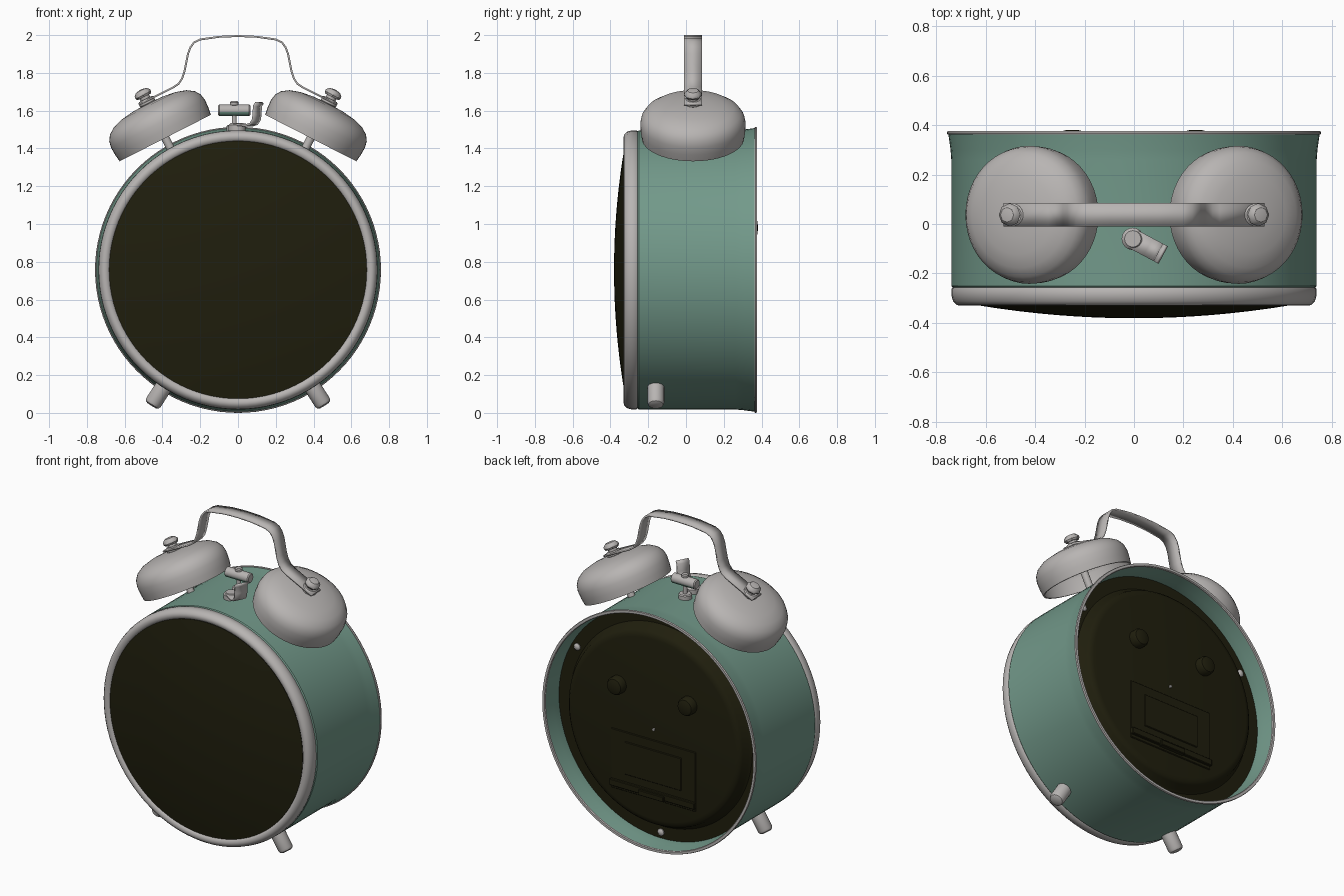
import bpy, bmesh, math
from mathutils import Vector, Matrix

if "Cube" in bpy.data.objects:
    bpy.data.objects.remove(bpy.data.objects["Cube"])


def material(name, rgb):
    m = bpy.data.materials.new(name)
    m.diffuse_color = (*rgb, 1)
    m.use_nodes = True
    m.node_tree.nodes["Principled BSDF"].inputs["Base Color"].default_value = m.diffuse_color
    return m


TEAL = material("teal_paint", (0.17, 0.32, 0.255))
GREY = material("warm_grey_metal", (0.48, 0.46, 0.45))
DARK = material("dark_olive", (0.014, 0.013, 0.004))
CZ = 0.757                      # height of the clock axis
C = (0, 0, CZ)
Y = (0, 1, 0)


def finish(name, bm, mat, angle=35):
    bmesh.ops.remove_doubles(bm, verts=bm.verts, dist=1e-5)
    bmesh.ops.recalc_face_normals(bm, faces=bm.faces)
    me = bpy.data.meshes.new(name)
    bm.to_mesh(me)
    bm.free()
    me.materials.append(mat)
    ob = bpy.data.objects.new(name, me)
    bpy.context.collection.objects.link(ob)
    bpy.ops.object.select_all(action='DESELECT')
    ob.select_set(True)
    bpy.context.view_layer.objects.active = ob
    bpy.ops.object.shade_smooth_by_angle(angle=math.radians(angle))
    return ob


def lathe(name, profile, mat, origin=C, axis=Y, seg=32, closed=False, angle=35):
    """Spin (radius, height) points round an axis through origin."""
    bm = bmesh.new()
    rot = Vector((0, 0, 1)).rotation_difference(Vector(axis)).to_matrix()
    rings = []
    for k in range(seg):
        a = 2 * math.pi * k / seg
        rings.append([bm.verts.new(rot @ Vector((r * math.cos(a), r * math.sin(a), h))
                                   + Vector(origin)) for r, h in profile])
    n = len(profile)
    for k in range(seg):
        p, q = rings[k], rings[(k + 1) % seg]
        for i in range(n if closed else n - 1):
            j = (i + 1) % n
            vs = [p[i], q[i], q[j], p[j]]
            if profile[i][0] == 0:
                vs = [p[i], q[j], p[j]]
            elif profile[j][0] == 0:
                vs = [p[i], q[i], p[j]]
            bm.faces.new(vs)
    return finish(name, bm, mat, angle)


def rod(name, r, h0, h1, mat, origin, axis, seg=24, b=0.006):
    return lathe(name, [(0, h0), (r - b, h0), (r, h0 + b), (r, h1 - b), (r - b, h1), (0, h1)],
                 mat, origin, axis, seg)


def box(name, x0, x1, y0, y1, z0, z1, mat, bevel=0.004):
    bm = bmesh.new()
    bmesh.ops.create_cube(bm, size=1)
    for v in bm.verts:
        v.co = Vector(((x0 + x1) / 2 + v.co.x * (x1 - x0), (y0 + y1) / 2 + v.co.y * (y1 - y0),
                       (z0 + z1) / 2 + v.co.z * (z1 - z0)))
    bmesh.ops.bevel(bm, geom=bm.edges[:], offset=bevel, segments=1, affect='EDGES')
    return finish(name, bm, mat, 25)


def ribbon(name, pts, y0, y1, thick, mat):
    """Flat metal strip following (x, z) points."""
    bm = bmesh.new()
    rows = [(bm.verts.new((x, y0, z)), bm.verts.new((x, y1, z))) for x, z in pts]
    for (a, b), (c, d) in zip(rows, rows[1:]):
        bm.faces.new((a, b, d, c))
    ob = finish(name, bm, mat)
    s = ob.modifiers.new("thickness", 'SOLIDIFY')
    s.thickness, s.offset = thick, 0
    return ob


# Case: open drum with a flared back edge
lathe("case", [(0.722, -0.26), (0.73, -0.26), (0.739, -0.25), (0.739, 0.26), (0.742, 0.30),
               (0.751, 0.365), (0.737, 0.365), (0.728, 0.30), (0.724, 0.26)],
      TEAL, seg=96, closed=True)
lathe("back_rim", [(0.737, 0.362), (0.754, 0.362), (0.757, 0.368), (0.754, 0.376),
                   (0.739, 0.376), (0.735, 0.37)], GREY, seg=96, closed=True)

# Front bezel and domed glass
lathe("bezel", [(0.70, -0.252), (0.728, -0.252), (0.738, -0.262), (0.738, -0.29), (0.732, -0.312),
                (0.718, -0.327), (0.705, -0.33), (0.69, -0.327), (0.679, -0.315), (0.676, -0.29)],
      GREY, seg=96, closed=True, angle=50)
R = 0.682
dome = [(R * i / 12, -0.381 + 0.061 * (i / 12) ** 2) for i in range(13)]
lathe("front_glass", dome + [(R, -0.29), (0, -0.29)], DARK, seg=96)

# Recessed back plate with raised middle
lathe("back_plate", [(0, 0.325), (0.575, 0.325), (0.60, 0.32), (0.615, 0.305), (0.63, 0.262),
                     (0.645, 0.25), (0.73, 0.25), (0.73, 0.22), (0, 0.22)], DARK, seg=96)
for i, a in enumerate((30, 150, 270)):
    t = math.radians(a)
    o = (0.685 * math.cos(t), 0, CZ + 0.685 * math.sin(t))
    lathe(f"back_screw_{i}", [(0.022, 0.245), (0.022, 0.256), (0.013, 0.264), (0, 0.266)],
          GREY, o, Y, 16)
for s in (-1, 1):
    lathe(f"setting_knob_{s}", [(0.056, 0.32), (0.056, 0.36), (0.048, 0.373), (0.03, 0.379),
                                (0, 0.381)], DARK, (s * 0.25, 0, 0.98), Y, 24)
lathe("centre_pin", [(0.009, 0.32), (0.009, 0.333), (0, 0.336)], GREY, C, Y, 12)

# Battery door
box("battery_panel", -0.30, 0.30, 0.31, 0.331, 0.31, 0.69, DARK)
box("battery_inset", -0.20, 0.20, 0.31, 0.337, 0.42, 0.63, DARK)
box("battery_ledge", -0.30, 0.30, 0.31, 0.348, 0.33, 0.372, DARK)
box("battery_tab", -0.09, 0.09, 0.31, 0.358, 0.325, 0.36, DARK)

# Bells, posts, nuts and feet, mirrored left and right
t = math.radians(27)
BY = 0.037
for s, side in ((-1, "left"), (1, "right")):
    axis = (s * math.sin(t), 0, math.cos(t))
    o = (s * 0.385, BY, 1.455)
    lathe(f"{side}_bell", [(0.271, 0), (0.277, 0.04), (0.279, 0.085), (0.272, 0.12), (0.252, 0.15),
                           (0.215, 0.175), (0.16, 0.192), (0.09, 0.202), (0, 0.206),
                           (0, 0.194), (0.09, 0.19), (0.155, 0.18), (0.207, 0.163),
                           (0.24, 0.14), (0.26, 0.115), (0.266, 0.085), (0.262, 0)],
          GREY, o, axis, 48, closed=False)
    lathe(f"{side}_bell_lip", [(0.262, 0), (0.271, 0)], GREY, o, axis, 48)
    rod(f"{side}_bell_post", 0.022, -0.09, 0.2, GREY, o, axis, 16)
    rod(f"{side}_bell_washer", 0.044, 0.20, 0.232, GREY, o, axis, 24)
    rod(f"{side}_bell_stud", 0.028, 0.22, 0.26, GREY, o, axis, 16)
    lathe(f"{side}_bell_nut", [(0, 0.245), (0.04, 0.245), (0.047, 0.256), (0.045, 0.268),
                               (0.03, 0.283), (0, 0.288)], GREY, o, axis, 8)
    f = math.radians(32.5)
    lathe(f"{side}_foot", [(0.045, 0.70), (0.045, 0.832), (0.039, 0.846), (0.028, 0.852),
                           (0, 0.853)], GREY, (0, -0.16, CZ),
          (s * math.sin(f), 0, -math.cos(f)), 24)

# Carrying handle
half = [(0.525, 1.632), (0.345, 1.722), (0.315, 1.742), (0.296, 1.77), (0.283, 1.81), (0.265, 1.90),
        (0.252, 1.935), (0.232, 1.962), (0.20, 1.977), (0.10, 1.991), (0, 1.995)]
ribbon("handle", [(-x, z) for x, z in half[:-1]] + half[::-1], -0.01, 0.084, 0.01, GREY)

# Hammer between the bells
HX = -0.02
rod("hammer_stem", 0.013, 1.47, 1.64, GREY, (HX, BY, 0), (0, 0, 1), 12, 0.003)
rod("hammer_top_nut", 0.022, 1.625, 1.65, GREY, (HX, BY, 0), (0, 0, 1), 12)
rod("hammer_collar", 0.04, 1.485, 1.525, GREY, (HX, BY, 0), (0, 0, 1), 20)
head = rod("hammer_head", 0.031, -0.085, 0.085, GREY, (HX, BY, 1.602), (1, 0, 0), 20)
head.data.materials.append(TEAL)
for p in head.data.polygons:     # painted underside
    if p.normal.z < -0.4 and abs(p.normal.x) < 0.1:
        p.material_index = 1

# Silence lever: round base with an upturned strip
rod("lever_base", 0.045, 1.47, 1.535, GREY, (-0.005, -0.06, 0), (0, 0, 1), 24, 0.012)
lever = ribbon("lever_strip", [(0, 1.527), (0.07, 1.522), (0.10, 1.53), (0.115, 1.55),
                               (0.12, 1.58), (0.122, 1.625), (0.135, 1.642)],
               -0.04, 0.04, 0.012, GREY)
lever.data.transform(Matrix.Translation((-0.005, -0.06, 0)) @ Matrix.Rotation(math.radians(-28), 4, 'Z'))
